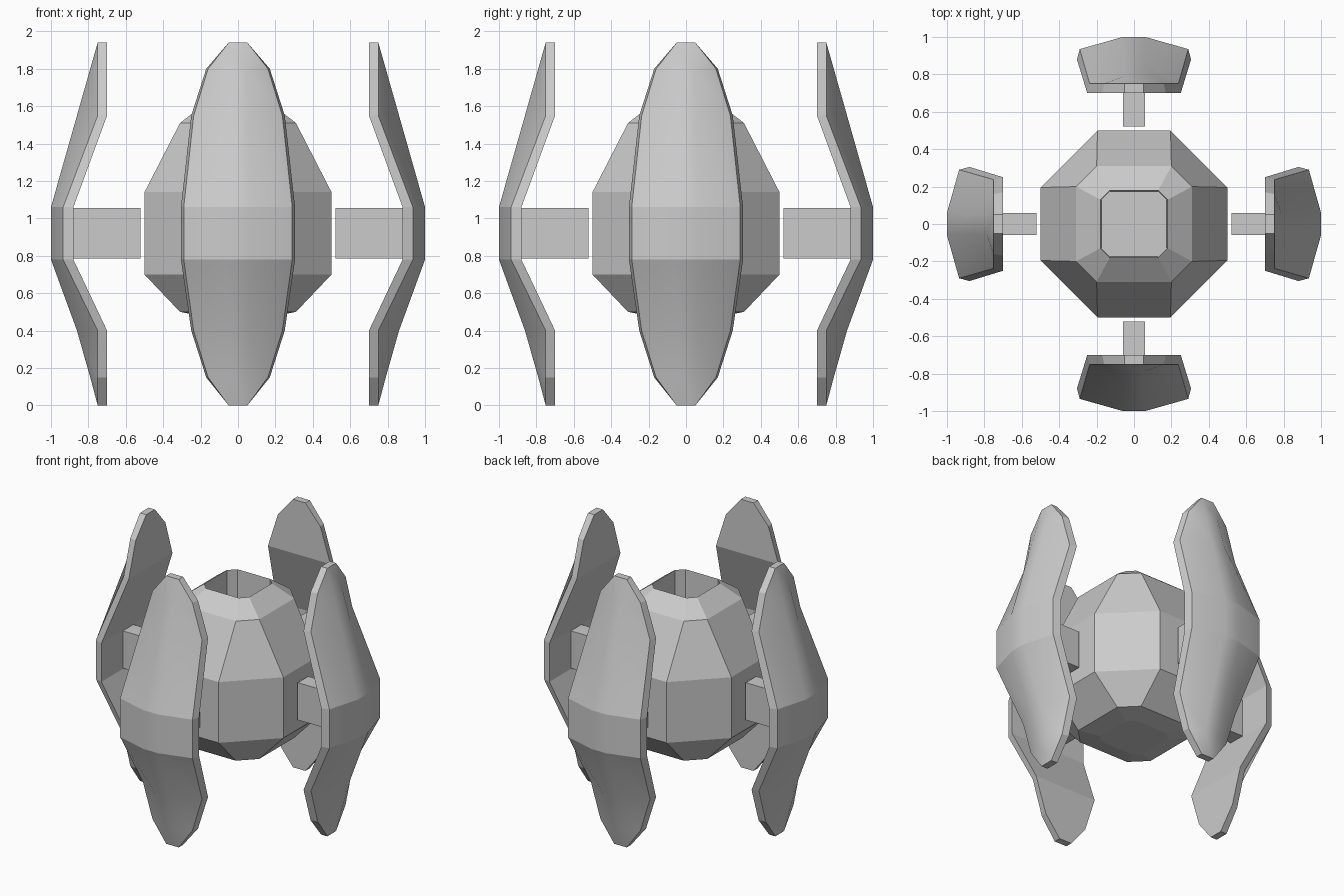
import bpy, bmesh, math
from mathutils import Matrix

if "Cube" in bpy.data.objects:
    bpy.data.objects.remove(bpy.data.objects["Cube"])


def make_object(name, bm):
    bmesh.ops.remove_doubles(bm, verts=bm.verts, dist=0.0005)
    bmesh.ops.recalc_face_normals(bm, faces=bm.faces)
    mesh = bpy.data.meshes.new(name)
    bm.to_mesh(mesh)
    bm.free()
    obj = bpy.data.objects.new(name, mesh)
    bpy.context.collection.objects.link(obj)
    return obj


def loft(bm, rings):
    """Skin closed rings of points and cap both ends."""
    vs = [[bm.verts.new(p) for p in ring] for ring in rings]
    n = len(vs[0])
    for a, b in zip(vs, vs[1:]):
        for i in range(n):
            j = (i + 1) % n
            bm.faces.new((a[i], a[j], b[j], b[i]))
    bm.faces.new(vs[0])
    bm.faces.new(vs[-1])


def octagon(a, b, z):
    return [(a, -b, z), (a, b, z), (b, a, z), (-b, a, z),
            (-a, b, z), (-a, -b, z), (-b, -a, z), (b, -a, z)]


# Central eight-sided pod with a recessed opening on top
bm = bmesh.new()
loft(bm, [octagon(*r) for r in (
    (0.18, 0.13, 0.475), (0.31, 0.20, 0.50), (0.50, 0.195, 0.70),
    (0.50, 0.195, 1.14), (0.31, 0.20, 1.51), (0.18, 0.13, 1.61),
    (0.175, 0.128, 1.25))])
make_object("pod_body", bm)

# Wing rows: height, inner r, rim r, crest r, inner half width, rim half width, crest half width
upper = [(1.94, 0.70, 0.75, 0.75, 0.05, 0.05, 0.05),
         (1.80, 0.70, 0.75, 0.79, 0.17, 0.16, 0.05),
         (1.55, 0.70, 0.75, 0.861, 0.25, 0.237, 0.055),
         (1.06, 0.88, 0.935, 1.00, 0.305, 0.29, 0.06)]
lower = [(0.78,) + upper[3][1:], (0.40,) + upper[2][1:],
         (0.15,) + upper[1][1:], (0.0,) + upper[0][1:]]


def wing_ring(row):
    z, ri, rr, rc, wi, wr, wc = row
    return [(ri, -wi, z), (rr, -wr, z), (rc, -wc, z),
            (rc, wc, z), (rr, wr, z), (ri, wi, z)]


def soften_outer_shell(bm):
    """Smooth the curved outer shell, keeping the rim and middle band crisp."""
    for f in bm.faces:
        f.smooth = True
    for e in bm.edges:
        a, b = (v.co for v in e.verts)
        crest = abs(a.y) < 0.07 and abs(b.y) < 0.07 and a.y * b.y > 0 and e.calc_length() > 0.1
        row = abs(a.z - b.z) < 0.001 and a.z not in (0.0,)
        shell = all(v.co.x > 0.745 for v in e.verts)
        band = any(abs(a.z - z) < 0.01 for z in (0.0, 0.78, 1.06, 1.94))
        e.smooth = crest or (row and shell and not band)


for i, side in enumerate(("right", "back", "left", "front")):
    turn = Matrix.Rotation(i * math.pi / 2, 4, 'Z')

    # Curved vertical wing
    bm = bmesh.new()
    loft(bm, [wing_ring(r) for r in upper + lower])
    bmesh.ops.remove_doubles(bm, verts=bm.verts, dist=0.0005)
    soften_outer_shell(bm)
    make_object(side + "_wing", bm).data.transform(turn)

    # Strut between pod and wing
    bm = bmesh.new()
    bmesh.ops.create_cube(bm, size=1, matrix=Matrix.Translation((0.70, 0, 0.92))
                          @ Matrix.Diagonal((0.36, 0.12, 0.27, 1)))
    make_object(side + "_strut", bm).data.transform(turn)
